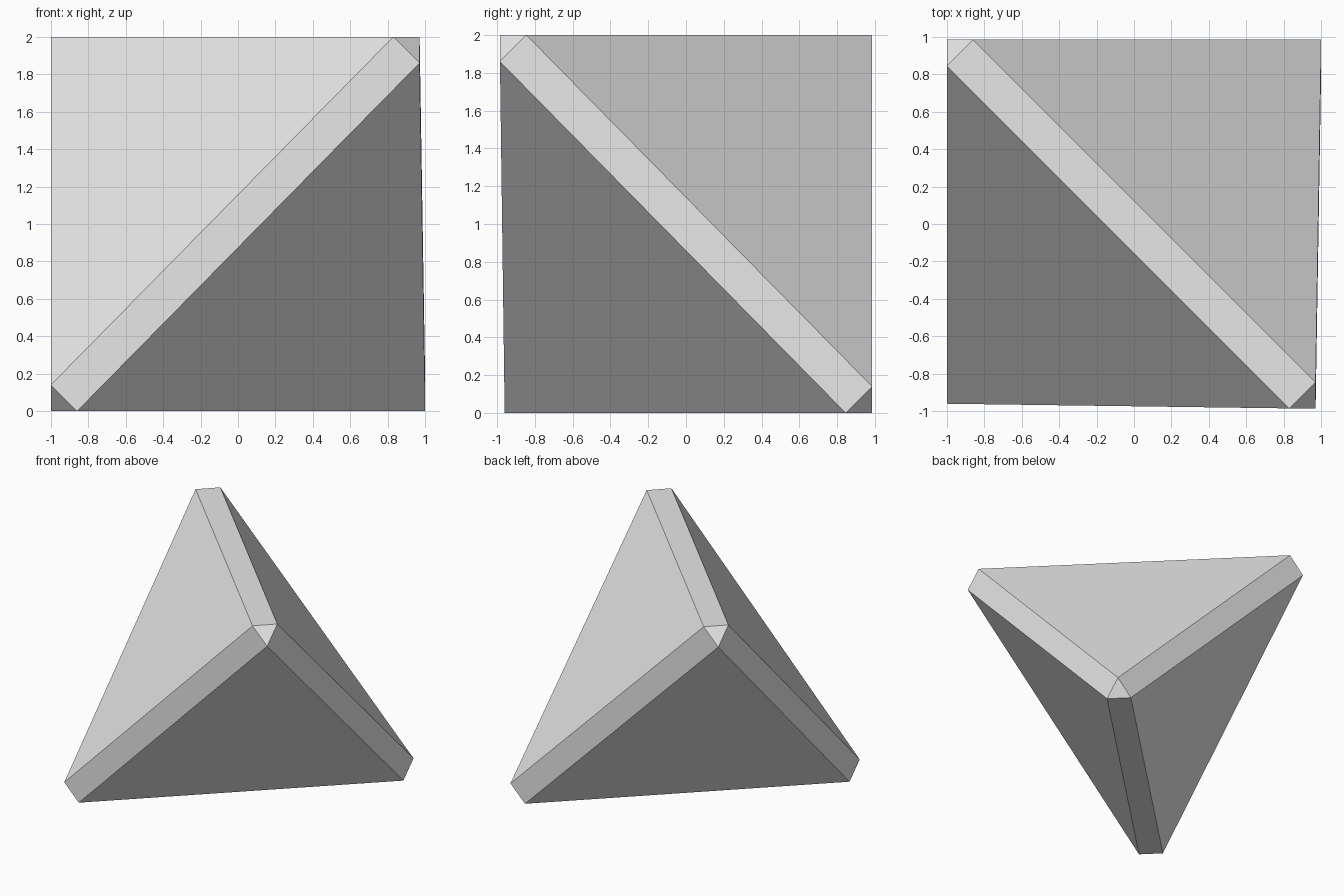
import bpy, bmesh
from math import radians
from mathutils import Vector

if "Cube" in bpy.data.objects:
    bpy.data.objects.remove(bpy.data.objects["Cube"])

# Tetrahedron standing on an edge: four alternate corners of a near-cube
CORNERS = [(-1.0, -0.96, 0.0), (0.97, -0.985, 2.0),
           (1.0, 0.985, 0.0), (-1.0, 0.985, 2.0)]
CENTRE = Vector((0, 0, 1))
CHAMFER = 0.14

bm = bmesh.new()
# Each corner becomes a small triangle: step inwards along every axis
for corner in CORNERS:
    for axis in range(3):
        p = Vector(corner)
        p[axis] += CHAMFER if p[axis] < CENTRE[axis] else -CHAMFER
        bm.verts.new(p)

# The hull gives the big faces, the edge bands and the corner triangles
bmesh.ops.convex_hull(bm, input=bm.verts[:])
bmesh.ops.dissolve_limit(bm, angle_limit=radians(5), verts=bm.verts[:], edges=bm.edges[:])
bmesh.ops.recalc_face_normals(bm, faces=bm.faces[:])

mesh = bpy.data.meshes.new("chamfered_tetrahedron")
bm.to_mesh(mesh)
bm.free()

# Single plain grey
grey = bpy.data.materials.new("light grey")
grey.diffuse_color = (0.8, 0.8, 0.8, 1)
grey.use_nodes = True
grey.node_tree.nodes["Principled BSDF"].inputs["Base Color"].default_value = grey.diffuse_color
mesh.materials.append(grey)

obj = bpy.data.objects.new("chamfered_tetrahedron", mesh)
bpy.context.collection.objects.link(obj)
